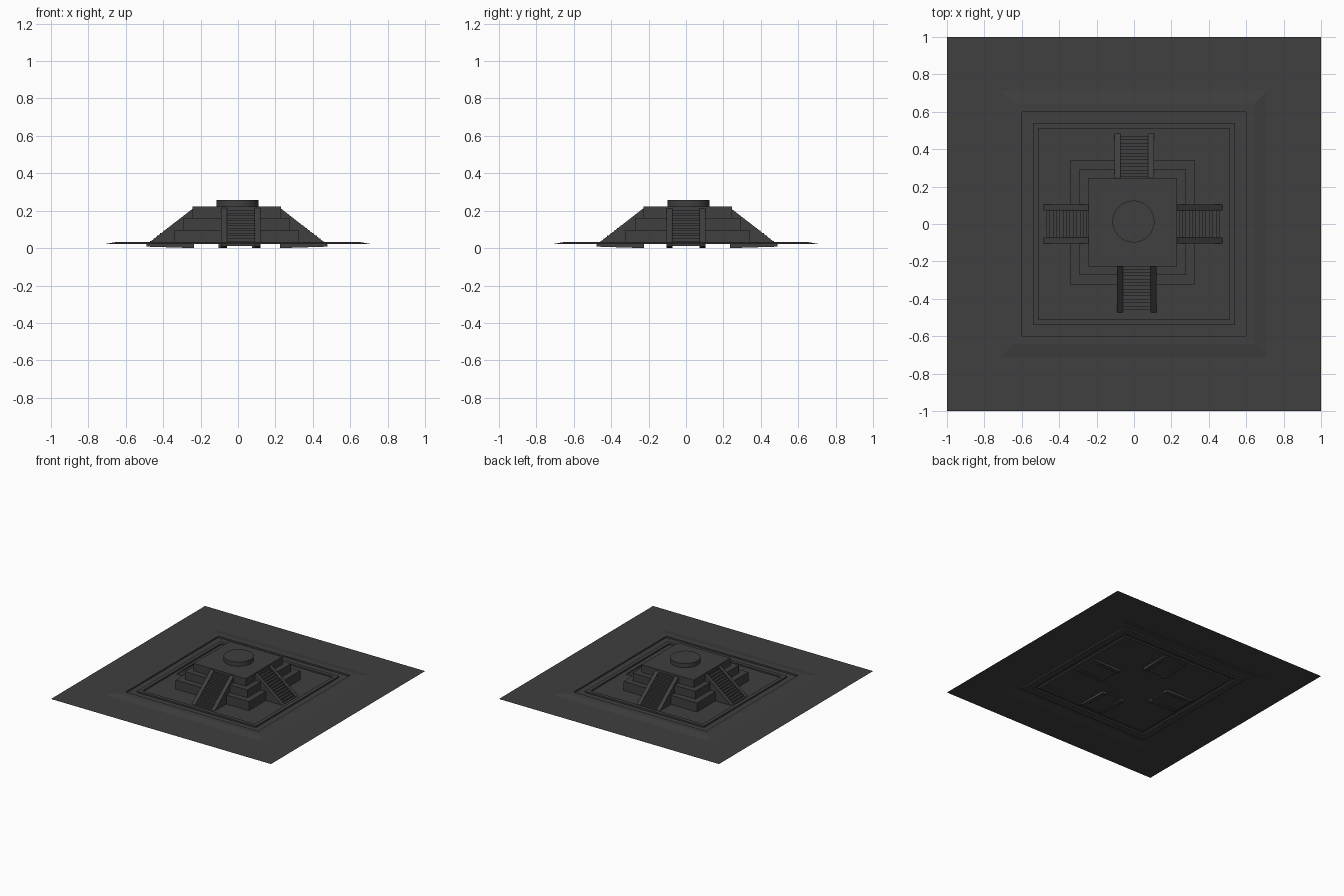
import bpy, bmesh
from math import pi
from mathutils import Matrix, Vector

cube = bpy.data.objects.get("Cube")
if cube:
    bpy.data.objects.remove(cube, do_unlink=True)

stone = bpy.data.materials.new("dark grey stone")
stone.use_nodes = True
colour = (0.05, 0.05, 0.05, 1)
stone.diffuse_color = colour
stone.node_tree.nodes["Principled BSDF"].inputs["Base Color"].default_value = colour


def finish(bm, name):
    mesh = bpy.data.meshes.new(name)
    bm.to_mesh(mesh)
    bm.free()
    mesh.materials.append(stone)
    obj = bpy.data.objects.new(name, mesh)
    bpy.context.collection.objects.link(obj)
    return obj


def box(name, x0, x1, y0, y1, z0, z1):
    bm = bmesh.new()
    size = Matrix.Diagonal((x1 - x0, y1 - y0, z1 - z0, 1))
    middle = Vector((x0 + x1, y0 + y1, z0 + z1)) / 2
    bmesh.ops.create_cube(bm, size=1, matrix=Matrix.Translation(middle) @ size)
    return finish(bm, name)


def prism(bm, outline, x0, x1):
    """Extrude a (y, z) outline sideways from x0 to x1."""
    face = bm.faces.new([bm.verts.new((x0, y, z)) for y, z in outline])
    side = bmesh.ops.extrude_face_region(bm, geom=[face])["geom"]
    moved = [v for v in side if isinstance(v, bmesh.types.BMVert)]
    bmesh.ops.translate(bm, verts=moved, vec=(x1 - x0, 0, 0))


# Ground sheet: square rings with a raised rim, a channel and a kerb
ground = 0.022
rim = 0.034
profile = [(1, ground), (0.71, ground), (0.645, rim), (0.6, rim), (0.6, ground),
           (0.54, ground), (0.54, rim), (0.51, rim), (0.51, ground)]
bm = bmesh.new()
rings = [[bm.verts.new((sx * r, sy * r, z))
          for sx, sy in ((-1, -1), (1, -1), (1, 1), (-1, 1))] for r, z in profile]
for outer, inner in zip(rings, rings[1:]):
    for i in range(4):
        j = (i + 1) % 4
        bm.faces.new((outer[i], outer[j], inner[j], inner[i]))
bm.faces.new(rings[-1])
finish(bm, "ground_and_court")

# Three stacked tiers
cx, cy = -0.007, 0.01
tiers = [("lower_tier", 0.333, ground, 0.096), ("middle_tier", 0.284, 0.096, 0.16),
         ("upper_tier", 0.237, 0.16, 0.222)]
for name, half, low, high in tiers:
    box(name, cx - half, cx + half, cy - half, cy + half, low, high)

# Round altar on the top
bm = bmesh.new()
bmesh.ops.create_cone(bm, cap_ends=True, segments=48, radius1=0.112, radius2=0.112,
                      depth=0.037, matrix=Matrix.Translation((-0.003, 0.013, 0.239)))
altar = finish(bm, "round_altar")
bpy.context.view_layer.objects.active = altar
altar.select_set(True)
bpy.ops.object.shade_smooth_by_angle()


# One stairway climbing towards the centre, with a sloped rail on each side
def stairway(side, turn, shift):
    near, far, top = -0.482, -0.23, 0.216
    count = 14
    run, rise = (far - near) / count, (top - 0.026) / count
    outline = [(far, 0.012), (near, 0.012)]
    for i in range(count):
        z = 0.012 + rise * (i + 1)
        outline += [(near + run * i, z), (near + run * (i + 1), z)]
    steps = bmesh.new()
    prism(steps, outline, -0.075, 0.075)
    rails = bmesh.new()
    slope = [(far, 0), (near - 0.002, 0.008), (near - 0.002, 0.018), (far, top)]
    for x in (-0.105, 0.073):
        prism(rails, slope, x, x + 0.032)
    place = Matrix.Translation((*shift, 0)) @ Matrix.Rotation(turn, 4, "Z")
    for bm, part in ((steps, "steps"), (rails, "stair_rails")):
        bmesh.ops.recalc_face_normals(bm, faces=bm.faces)
        bm.transform(place)
        finish(bm, side + "_" + part)


stairway("front", 0, (0.015, 0.006))
stairway("left", pi / 2, (-0.006, 0))
stairway("back", pi, (0.002, 0.006))
stairway("right", -pi / 2, (-0.006, 0))
